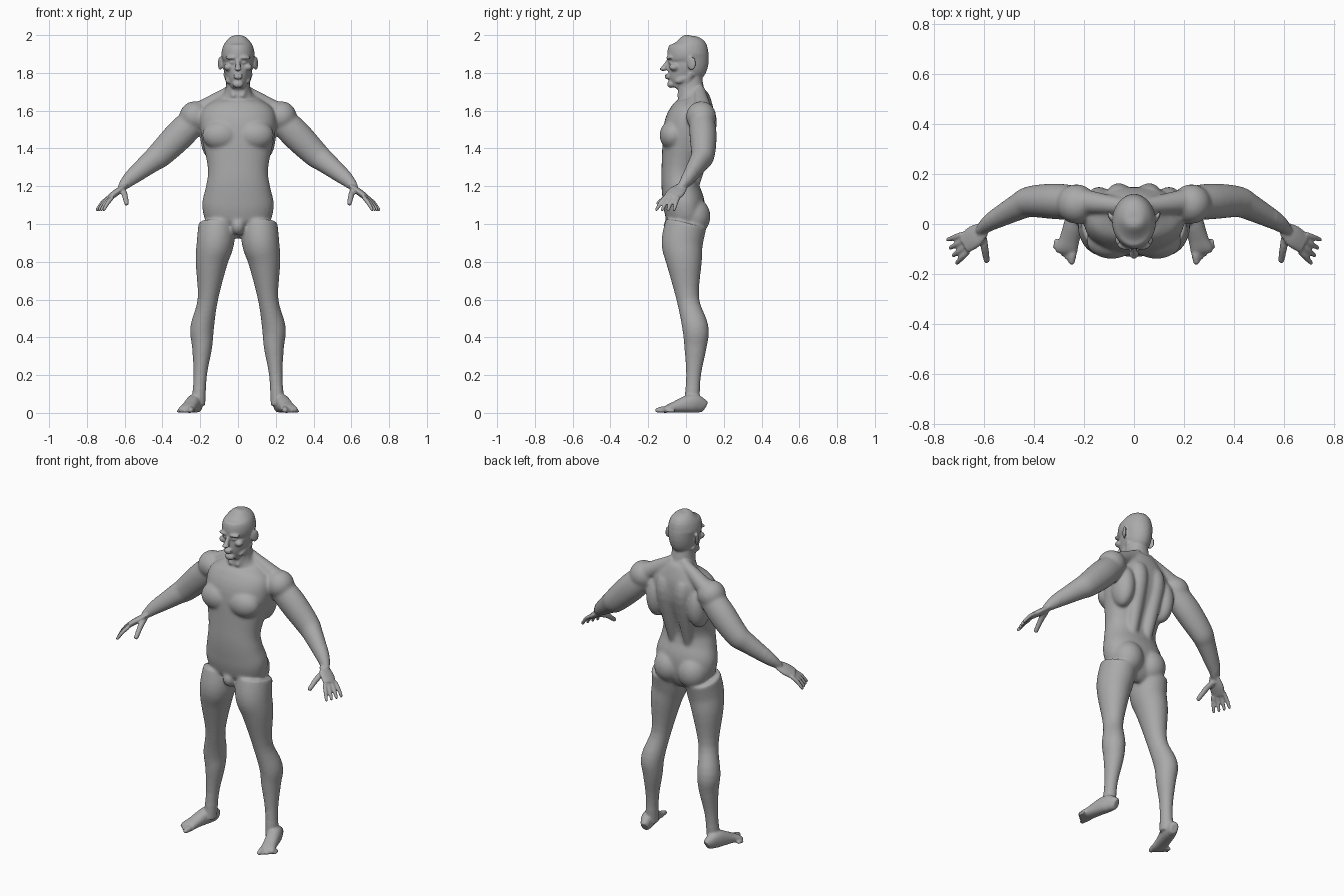
import bpy
import bmesh
import math
from mathutils import Vector, Matrix

cube = bpy.data.objects.get("Cube")
if cube:
    bpy.data.objects.remove(cube, do_unlink=True)

bm = bmesh.new()
SIDE_X = Vector((1, 0, 0))
SIDE_Y = Vector((0, 1, 0))


def spline(rows, steps=4):
    """Smoothly resample rows of numbers."""
    out = []
    last = len(rows) - 1
    for i in range(last):
        before, start, end, after = (rows[max(0, min(last, i + k))] for k in (-1, 0, 1, 2))
        for step in range(steps):
            t = step / steps
            out.append([q + t * ((r - p) + t * ((2 * p - 5 * q + 4 * r - s)
                        + t * (3 * (q - r) + s - p))) / 2
                        for p, q, r, s in zip(before, start, end, after)])
    return out + [list(rows[-1])]


def loft(rows, side=SIDE_X, squash=1, power=1, sides=32):
    """Closed tube through rows of x, y, z, radius and optional second radius."""
    rows = spline(rows)
    centres = [Vector(row[:3]) for row in rows]
    rings = []
    for i, row in enumerate(rows):
        tangent = centres[min(i + 1, len(rows) - 1)] - centres[max(i - 1, 0)]
        tangent.normalize()
        u = (side - tangent * side.dot(tangent)).normalized()
        v = tangent.cross(u)
        ring = []
        for k in range(sides):
            angle = math.tau * k / sides
            cosine, sine = math.cos(angle), math.sin(angle)
            across = math.copysign(abs(cosine) ** power, cosine) * row[3] * squash
            along = math.copysign(abs(sine) ** power, sine) * row[-1]
            ring.append(bm.verts.new(centres[i] + u * across + v * along))
        rings.append(ring)
    for low, high in zip(rings, rings[1:]):
        for k in range(sides):
            following = (k + 1) % sides
            bm.faces.new((low[k], low[following], high[following], high[k]))
    bm.faces.new(rings[0][::-1])
    bm.faces.new(rings[-1])


def upright(rows, power=1):
    """Loft from rows of height, half width, front y and back y."""
    loft([(0, (front + back) / 2, height, width, (back - front) / 2)
          for height, width, front, back in rows], power=power)


def ball(centre, radii, turn=0, axis="Z"):
    matrix = (Matrix.Translation(centre) @ Matrix.Rotation(turn, 4, axis)
              @ Matrix.Diagonal((*radii, 1)))
    bmesh.ops.create_uvsphere(bm, u_segments=24, v_segments=14, radius=1, matrix=matrix)


def digit(base, tip, thick, bend):
    """Finger or toe with a raised middle joint and a round tip."""
    base, tip = Vector(base), Vector(tip)
    middle = (base + tip) / 2 + Vector((0, 0, bend))
    thin = thick * .8
    loft([(*base, thick), (*middle, thick), (*tip, thin)], sides=16)
    ball(tip, (thin, thin, thin))


# Torso and neck
upright([(.95, .05, -.09, .04), (1, .16, -.1, .09), (1.1, .19, -.12, .1),
         (1.2, .17, -.13, .07), (1.3, .16, -.13, .07), (1.5, .2, -.12, .14),
         (1.6, .19, -.08, .15), (1.66, .12, -.05, .13), (1.7, .07, -.04, .1),
         (1.8, .06, -.03, .08)], power=.9)

# Shoulder slope, back muscle beside the spine, front neck cord
loft([(.03, .07, 1.71, .03), (.2, .09, 1.6, .05)], SIDE_Y)
loft([(.05, .04, 1.2, .03), (.06, .11, 1.5, .05), (.06, .1, 1.6, .05)])
loft([(.06, .03, 1.8, .02), (.02, -.04, 1.67, .015)])

# Chest, shoulder, flank, buttock, groin and knee masses
for centre, radii in [
        ((.09, -.07, 1.47), (.1, .07, .08)),
        ((.23, .08, 1.57), (.08, .08, .08)),
        ((.14, .07, 1.47), (.06, .08, .13)),
        ((.08, .04, 1.04), (.09, .09, .1)),
        ((0, -.07, .99), (.04, .05, .05)),
        ((.16, -.01, .57), (.03, .03, .05))]:
    ball(centre, radii)

# Leg
loft([(.11, 0, 1, .11), (.12, -.02, .9, .11), (.14, -.01, .8, .095),
      (.16, .01, .6, .06), (.19, .05, .45, .07), (.19, .05, .35, .06),
      (.2, .04, .2, .04), (.21, .03, .04, .04)], squash=.9)

# Foot, as tall as it is far from the ground so that the sole is flat
loft([(.24 - .3 * y, y, height, width, height) for y, height, width in [
    (.1, .03, .02), (.08, .04, .03), (.03, .05, .04),
    (-.06, .03, .04), (-.1, .02, .045), (-.12, .01, .04)]], power=.9)

# Toes
for i in range(5):
    thick = .013 - .001 * i if i else .017
    digit((.245 + .016 * i, -.1 + .01 * i, thick),
          (.25 + .017 * i, -.15 + .014 * i, thick * .8), thick, .003)

# Arm and palm
loft([(.2, .08, 1.58, .07), (.3, .09, 1.48, .08), (.41, .09, 1.37, .07),
      (.46, .07, 1.33, .06), (.57, .01, 1.24, .04), (.62, -.03, 1.19, .02)],
     SIDE_Y, squash=.9)
loft([(.6, -.02, 1.2, .012), (.64, -.05, 1.17, .018), (.68, -.08, 1.14, .016)],
     SIDE_Y, squash=2.6)

# Fingers fanned from the knuckles, and thumb
for i in range(4):
    fan = .15 * i - .8
    base = Vector((.665 + .007 * i, .023 * i - .11, 1.14))
    reach = Vector((math.cos(fan), math.sin(fan), -1)) * .064
    digit(base, base + reach, .0115, .007)
digit((.61, -.03, 1.18), (.59, -.145, 1.11), .016, .01)

# Head
upright([(1.72, .03, -.08, -.03), (1.75, .05, -.1, .03), (1.82, .075, -.1, .1),
         (1.86, .08, -.09, .12), (1.9, .088, -.1, .12), (1.95, .075, -.08, .11),
         (1.99, .04, -.03, .05), (2, .01, 0, .02)])

# Nose bridge, then nose tip, brow, eye, cheek, jaw, chin and ear
loft([(0, -.09, 1.87, .01), (0, -.12, 1.82, .015)])
for centre, radii, turn, axis in [
        ((0, -.12, 1.82), (.02, .02, .01), 0, "Z"),
        ((.04, -.09, 1.88), (.03, .014, .009), .3, "Z"),
        ((.03, -.08, 1.855), (.018, .012, .009), .3, "Z"),
        ((.05, -.06, 1.83), (.025, .03, .02), .4, "Z"),
        ((.05, -.01, 1.77), (.018, .05, .02), .4, "X"),
        ((0, -.08, 1.74), (.03, .02, .02), 0, "Z"),
        ((.095, .03, 1.85), (.008, .025, .037), -.4, "Z")]:
    ball(centre, radii, turn, axis)

# Lips
for height in (1.774, 1.787):
    ball((0, -.1, height), (.025, .014, .006))

bmesh.ops.recalc_face_normals(bm, faces=bm.faces)
parts = bpy.data.meshes.new("parts")
bm.to_mesh(parts)
bm.free()
body = bpy.data.objects.new("body", parts)
bpy.context.scene.collection.objects.link(body)

# Mirror the parts and fuse them into one skin
mirror = body.modifiers.new("mirror", "MIRROR")
mirror.use_mirror_merge = False
fuse = body.modifiers.new("fuse", "REMESH")
fuse.mode = "VOXEL"
fuse.voxel_size = .006
depsgraph = bpy.context.evaluated_depsgraph_get()
skin = bpy.data.meshes.new_from_object(body.evaluated_get(depsgraph))
body.modifiers.clear()
body.data = skin
bpy.data.meshes.remove(parts)
skin.name = "body"

# Flat soles, then soft blending everywhere but on hands, feet and face
soft = body.vertex_groups.new(name="soft")
inside = []
for vert in skin.vertices:
    vert.co.z = max(vert.co.z, 0)
    if abs(vert.co.x) < .57 and .13 < vert.co.z < 1.72:
        inside.append(vert.index)
soft.add(inside, 1, "REPLACE")
for name, rounds, group in (("blend", 24, "soft"), ("polish", 4, "")):
    smooth = body.modifiers.new(name, "SMOOTH")
    smooth.factor = .5
    smooth.iterations = rounds
    smooth.vertex_group = group

# Material
grey = bpy.data.materials.new("plain grey")
grey.use_nodes = True
colour = (.4, .4, .4, 1)
grey.diffuse_color = colour
grey.node_tree.nodes["Principled BSDF"].inputs["Base Color"].default_value = colour
skin.materials.clear()
skin.materials.append(grey)
for face in skin.polygons:
    face.use_smooth = True
